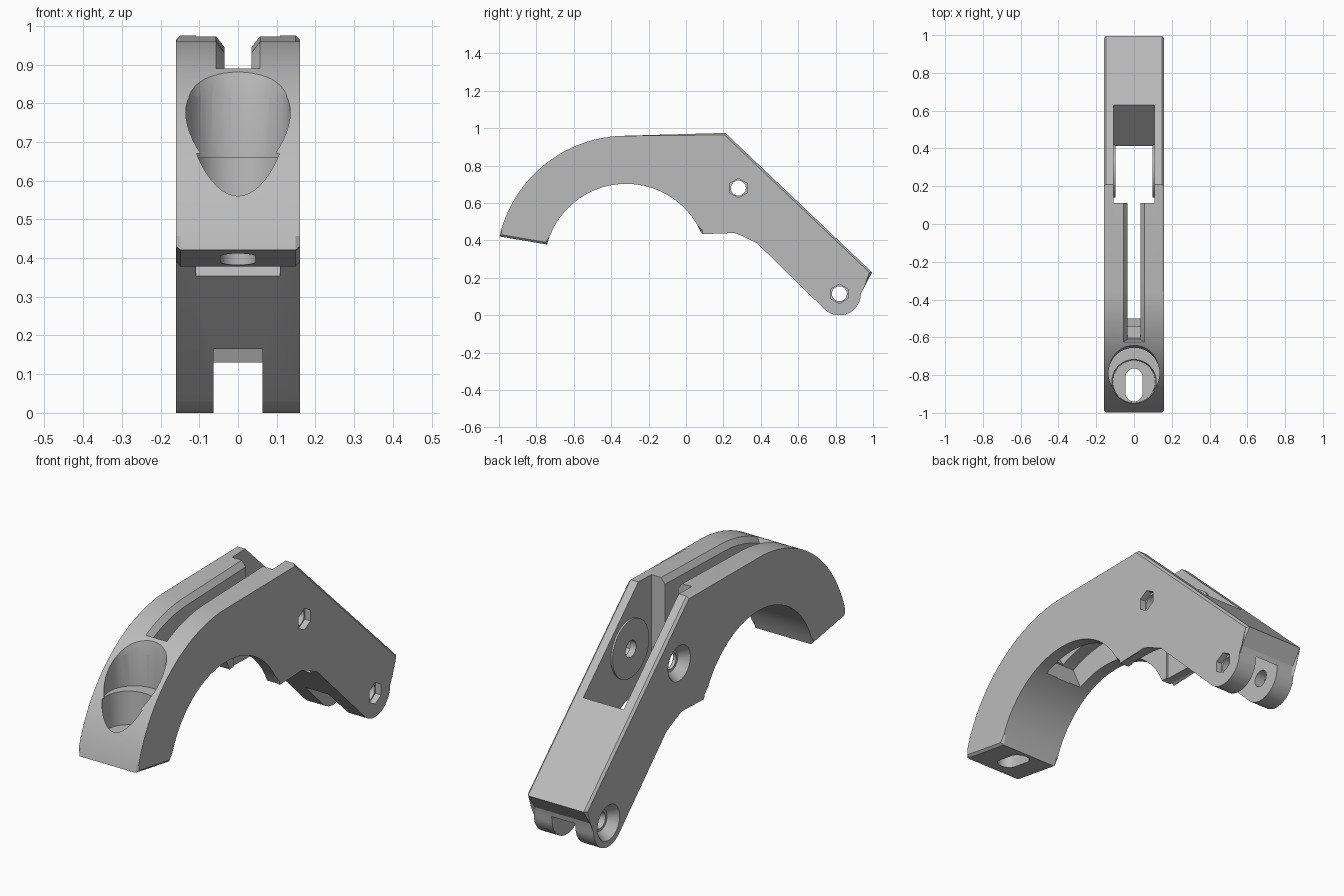
import bpy, bmesh
from math import sin, cos, radians, pi
from mathutils import Matrix

old = bpy.data.objects.get("Cube")
if old:
    bpy.data.objects.remove(old, do_unlink=True)

grey = bpy.data.materials.new("plain_grey")
grey.use_nodes = True
colour = (0.5, 0.5, 0.5, 1)
grey.diffuse_color = colour
grey.node_tree.nodes["Principled BSDF"].inputs["Base Color"].default_value = colour

HALF = 0.16
ARC = (-0.32, 0.265)      # centre of the curved hook
PIVOT = (0.28, 0.68)
TAIL = (0.82, 0.115)


def arc(centre, r, a0, a1, n=24):
    angles = [radians(a0 + (a1 - a0) * i / n) for i in range(n + 1)]
    return [(centre[0] + r * cos(a), centre[1] + r * sin(a)) for a in angles]


def finish(bm, name):
    bmesh.ops.recalc_face_normals(bm, faces=bm.faces)
    mesh = bpy.data.meshes.new(name)
    bm.to_mesh(mesh)
    bm.free()
    mesh.materials.append(grey)
    obj = bpy.data.objects.new(name, mesh)
    bpy.context.collection.objects.link(obj)
    return obj


def prism(name, points, half, chamfer=0):
    """Side profile (y, z) extruded across x."""
    bm = bmesh.new()
    rings = [[bm.verts.new((x, y, z)) for y, z in points] for x in (-half, half)]
    caps = [bm.faces.new(r) for r in rings]
    n = len(points)
    for i in range(n):
        j = (i + 1) % n
        bm.faces.new((rings[0][i], rings[0][j], rings[1][j], rings[1][i]))
    if chamfer:
        edges = {e for c in caps for e in c.edges}
        bmesh.ops.bevel(bm, geom=list(edges), offset=chamfer, segments=1,
                        affect='EDGES', clamp_overlap=True)
    return finish(bm, name)


def cone(name, r0, r1, start, end, sides=48):
    """Round or many-sided plug between two points."""
    bm = bmesh.new()
    d = Matrix.Identity(3).col[0] * 0
    d.x, d.y, d.z = (b - a for a, b in zip(start, end))
    mid = [(a + b) / 2 for a, b in zip(start, end)]
    bmesh.ops.create_cone(
        bm, cap_ends=True, segments=sides, radius1=r0, radius2=r1, depth=d.length,
        matrix=Matrix.Translation(mid) @ d.to_track_quat('Z', 'Y').to_matrix().to_4x4())
    return finish(bm, name)


def combine(target, tool, operation='DIFFERENCE'):
    mod = target.modifiers.new("shape", 'BOOLEAN')
    mod.operation = operation
    mod.solver = 'EXACT'
    mod.object = tool
    bpy.context.view_layer.objects.active = target
    bpy.ops.object.modifier_apply(modifier=mod.name)
    bpy.data.objects.remove(tool, do_unlink=True)


# Main body: hook, flat top, sloping arm and rounded tail
outline = (arc(ARC, 0.695, 167, 93)
           + [(0.21, 0.975), (0.995, 0.23), (0.943, 0.155)]
           + arc(TAIL, 0.115, 360, 226, 16)
           + [(0.38, 0.385), (0.35, 0.412), (0.31, 0.432), (0.26, 0.44), (0.09, 0.445)]
           + arc(ARC, 0.438, 24, 165))
body = prism("lever_body", outline, HALF, 0.011)

# Narrow slot along the top
combine(body, prism("slot", [(-0.62, 0.892), (-0.66, 1.1), (0.14, 1.1), (0.14, 0.5),
                             (-0.5, 0.5), (-0.5, 0.72)], 0.035))

# Chamfer on the slot rim, lofted along the top edge
bm = bmesh.new()
inner = arc(ARC, 0.668, 116, 93, 10) + [(0.14, 0.946)]
outer = arc(ARC, 0.735, 116, 93, 10) + [(0.14, 1.013)]
rows = [[bm.verts.new(p) for p in ((-0.035, *a), (0.035, *a), (0.088, *b), (-0.088, *b))]
        for a, b in zip(inner, outer)]
for r, s in zip(rows, rows[1:]):
    for i in range(4):
        j = (i + 1) % 4
        bm.faces.new((r[i], r[j], s[j], s[i]))
bm.faces.new(rows[0])
bm.faces.new(rows[-1])
combine(body, finish(bm, "slot_chamfer"))

# Wide channel hidden under the slot, open to the inside of the hook
channel = arc(ARC, 0.56, 114, 50, 20) + [(0.14, 0.60), (0.14, 0.35)] + arc(ARC, 0.38, 30, 114, 20)
combine(body, prism("under_channel", channel, 0.1))

# Pocket through the arm, with a raised round boss on each wall
combine(body, prism("arm_pocket", [(0.11, 1.1), (0.11, 0.3), (0.36, 0.3), (0.63, 0.575),
                                   (0.75, 0.7), (0.6, 1.1)], 0.108))
for s in (-1, 1):
    combine(body, cone("boss", 0.14, 0.14, (s * 0.099, *PIVOT), (s * 0.13, *PIVOT)), 'UNION')

# Gap between the tail ears
combine(body, prism("tail_gap", [(0.55, 0.165), (0.615, 0.165), (0.70, 0.24), (0.82, 0.27),
                                 (0.90, 0.22), (0.94, 0.125), (1.1, 0.125), (1.1, -0.1),
                                 (0.55, -0.1)], 0.063))

# Pin holes: countersunk on the right, six-sided recess on the left
for centre in (PIVOT, TAIL):
    combine(body, cone("pin_hole", 0.04, 0.04, (-0.3, *centre), (0.3, *centre), 32))
    combine(body, cone("countersink", 0.092, 0.052, (-0.17, *centre), (-0.115, *centre)))
    combine(body, cone("nut_recess", 0.052, 0.052, (0.13, *centre), (0.3, *centre), 6))

# Stepped bowl in the hook, with a long hole out through the tip
combine(body, cone("bowl", 0.135, 0.135, (0, -0.79, 0.66), (0, -0.79, 1.1)))
combine(body, cone("bowl_rim", 0.13, 0.155, (0, -0.79, 0.79), (0, -0.79, 0.92)))
combine(body, cone("bowl_step", 0.112, 0.118, (0, -0.835, 0.5), (0, -0.835, 0.67)))
bm = bmesh.new()
plan = arc((0, -0.81), 0.045, 0, 180, 12) + arc((0, -0.895), 0.045, 180, 360, 12)
low, high = ([bm.verts.new((x, y, z)) for x, y in plan] for z in (0.2, 0.6))
bm.faces.new(low)
bm.faces.new(high)
for i in range(len(plan)):
    j = (i + 1) % len(plan)
    bm.faces.new((low[i], low[j], high[j], high[i]))
combine(body, finish(bm, "tip_hole"))

bpy.ops.object.select_all(action='DESELECT')
body.select_set(True)
bpy.context.view_layer.objects.active = body
bpy.ops.object.shade_smooth_by_angle(angle=radians(20))
